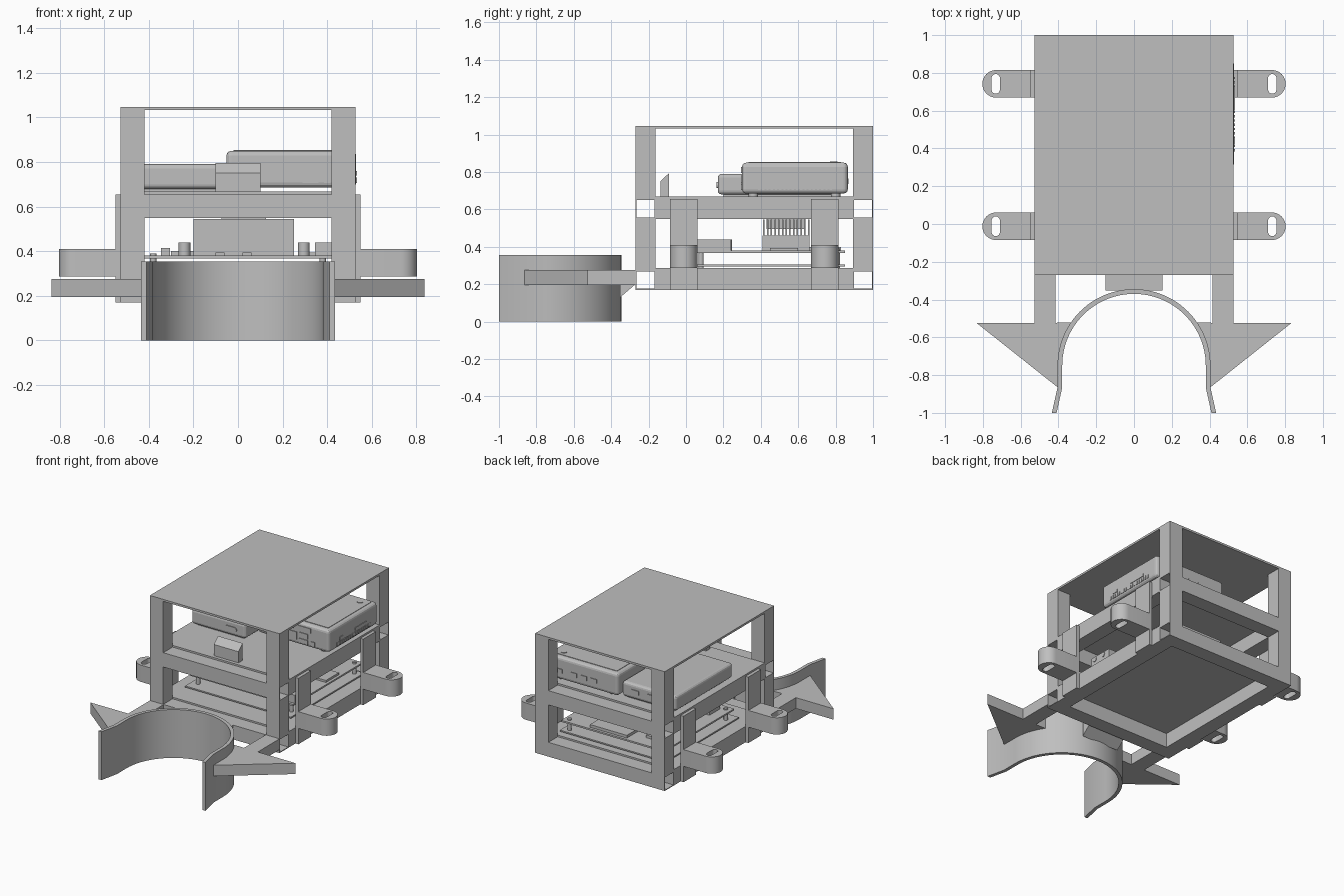
import bpy, bmesh
from math import cos, sin, pi, radians

cube = bpy.data.objects.get("Cube")
if cube:
    bpy.data.objects.remove(cube, do_unlink=True)

grey = bpy.data.materials.new("plain grey")
grey.use_nodes = True
GREY = (0.52, 0.52, 0.52, 1)
grey.diffuse_color = GREY
grey.node_tree.nodes["Principled BSDF"].inputs["Base Color"].default_value = GREY


def finish(name, bm, bevel=0, smooth=False):
    bmesh.ops.recalc_face_normals(bm, faces=bm.faces)
    mesh = bpy.data.meshes.new(name)
    bm.to_mesh(mesh)
    bm.free()
    mesh.materials.append(grey)
    obj = bpy.data.objects.new(name, mesh)
    bpy.context.collection.objects.link(obj)
    if bevel:
        mod = obj.modifiers.new("rounded edges", 'BEVEL')
        mod.width, mod.segments = bevel, 3
    if smooth:
        bpy.ops.object.select_all(action='DESELECT')
        obj.select_set(True)
        bpy.context.view_layer.objects.active = obj
        bpy.ops.object.shade_smooth_by_angle(angle=radians(30))
    return obj


def place(axis, u, v, w):
    """Profile point (u, v) at depth w along the given axis."""
    return {'x': (w, u, v), 'y': (u, w, v), 'z': (u, v, w)}[axis]


def prism(name, pts, axis, lo, hi, hole=None, bevel=0, smooth=False):
    """Extrude a profile, optionally with a hole of equal point count."""
    bm = bmesh.new()
    n = len(pts)
    loops = [[[bm.verts.new(place(axis, u, v, w)) for u, v in p] for w in (lo, hi)]
             for p in ([pts, hole] if hole else [pts])]
    for a, b in loops:
        for i in range(n):
            j = (i + 1) % n
            bm.faces.new((a[i], a[j], b[j], b[i]))
    for k in (0, 1):
        if hole:
            o, h = loops[0][k], loops[1][k]
            for i in range(n):
                j = (i + 1) % n
                bm.faces.new((o[i], o[j], h[j], h[i]))
        else:
            bm.faces.new(loops[0][k])
    return finish(name, bm, bevel, smooth)


def rect(u0, u1, v0, v1):
    return [(u0, v0), (u1, v0), (u1, v1), (u0, v1)]


def box(name, x0, x1, y0, y1, z0, z1, bevel=0):
    return prism(name, rect(x0, x1, y0, y1), 'z', z0, z1, bevel=bevel)


def cylinder(name, x, y, r, z0, z1):
    pts = [(x + r * cos(2 * pi * i / 24), y + r * sin(2 * pi * i / 24)) for i in range(24)]
    return prism(name, pts, 'z', z0, z1, smooth=True)


W, F, B, T = 0.527, -0.27, 1.0, 0.108    # half width, front, back, rail size
LEVELS = ((0.17, 0.275), (0.55, 0.655))
SIDES = ((1, "left"), (-1, "right"))

# Frame: hollow cross rails, posts and side rails
for z0, z1 in LEVELS:
    for end, y0 in (("front", F), ("back", B - T)):
        e = 0.006
        prism(end + "_rail", rect(y0, y0 + T, z0, z1), 'x', -W, W,
              hole=rect(y0 + e, y0 + T - e, z0 + e, z1 - e))
    for s, side in SIDES:
        box(side + "_rail", *sorted((s * W, s * (W - T))), F + T, B - T, z0, z1)
for s, side in SIDES:
    for y0 in (F, B - T):
        for z0, z1 in ((0.275, 0.55), (0.655, 1.032)):
            box(side + "_post", *sorted((s * W, s * (W - T))), y0, y0 + T, z0, z1)

# Roof, shelf and floor
box("roof_plate", -W, W, F, B, 1.032, 1.047)
box("shelf_plate", -W, W, F + T, B - T, 0.655, 0.668)
box("floor_plate", -W, W, F + T, B - T, 0.275, 0.287)

# Side brackets with slotted round ears
for s, side in SIDES:
    for yc in (-0.012, 0.742):
        box(side + "_bracket", *sorted((s * W, s * 0.55)), yc - 0.073, yc + 0.073, 0.17, 0.655)
        outer, slot = [], []
        for i in range(32):
            a = -pi / 2 + 2 * pi * i / 32
            c, d = cos(a), sin(a)
            if i <= 16:
                outer.append((s * (0.73 + 0.073 * c), yc + 0.073 * d))
            else:
                outer.append((s * 0.55, yc + 0.073 * (1 - 2 * (i - 17) / 14)))
            shift = 0 if abs(d) < 0.01 else 0.03 * (1 if d > 0 else -1)
            slot.append((s * (0.732 + 0.022 * c), yc + 0.022 * d + shift))
        prism(side + "_ear", outer, 'z', 0.287, 0.41, hole=slot, smooth=True)

# Front clamp: half ring with flared lips
CY = -0.75


def clamp_path(r):
    arc = [(r * cos(pi * i / 48), CY + r * sin(pi * i / 48)) for i in range(49)]
    return [(r + 0.03, -1.0), (r, -0.865)] + arc + [(-r, -0.865), (-r - 0.03, -1.0)]


prism("clamp_ring", clamp_path(0.405) + clamp_path(0.38)[::-1], 'z', 0, 0.355, smooth=True)
prism("clamp_mount", [(F, 0.275), (F, 0.2), (-0.352, 0.13), (-0.352, 0.275)], 'x', -0.15, 0.15)

# Arrow shaped arms holding the clamp
for s, side in SIDES:
    edge = [(0.4 * cos(radians(a)), CY + 0.4 * sin(radians(a))) for a in range(0, 36, 5)]
    pts = [(0.415, F), (W, F), (W, -0.523), (0.835, -0.523), (0.4, -0.868)] + edge + [(0.415, -0.523)]
    prism(side + "_arm", [(s * x, y) for x, y in pts], 'z', 0.195, 0.275)

# Tall mini computer on the shelf, with feet
box("computer_case", -0.052, 0.53, 0.3, 0.865, 0.685, 0.85, bevel=0.022)
for x in (0.03, 0.45):
    for y in (0.36, 0.8):
        cylinder("computer_foot", x, y, 0.025, 0.668, 0.69)
box("computer_lid", -0.02, 0.5, 0.335, 0.83, 0.85, 0.853)
cylinder("power_button", 0.44, 0.79, 0.02, 0.85, 0.857)
for x0, x1, z0, z1 in ((0.1, 0.24, 0.795, 0.828), (0.25, 0.385, 0.795, 0.828),
                       (0.1, 0.175, 0.72, 0.755), (0.19, 0.27, 0.72, 0.775),
                       (0.29, 0.36, 0.745, 0.78), (0.29, 0.36, 0.705, 0.735),
                       (0.385, 0.415, 0.705, 0.735)):
    box("front_port", x0, x1, 0.295, 0.301, z0, z1)
for x in (0.12, 0.2, 0.28, 0.4):
    box("back_port", x, x + 0.05, 0.864, 0.87, 0.735, 0.765)
for i in range(18):
    y = 0.385 + i * 0.0225
    box("vent_rib", 0.529, 0.534, y, y + 0.012, 0.705, 0.73)
for y0, y1 in ((0.42, 0.46), (0.6, 0.73)):
    box("side_port", 0.529, 0.534, y0, y1, 0.74, 0.76)

# Low box beside it
box("drive_case", -0.5, -0.06, 0.17, 0.83, 0.68, 0.79, bevel=0.02)
box("drive_base", -0.47, -0.09, 0.2, 0.8, 0.668, 0.682)
prism("drive_socket", [(-0.175 + 0.03 * (1 if cos(a) > 0 else -1) + 0.017 * cos(a),
                        0.73 + 0.017 * sin(a)) for a in [pi * (i + 0.5) / 8 for i in range(16)]],
      'y', 0.164, 0.171)
for x in (-0.42, -0.33, -0.2):
    box("drive_port", x, x + 0.06, 0.829, 0.835, 0.72, 0.75)

# Camera block with a sloped top
prism("sensor_block", [(-0.137, 0.668), (-0.09, 0.668), (-0.09, 0.795), (-0.137, 0.75)], 'x', -0.1, 0.1)

# Lower electronics: base plate, circuit board and standoffs
box("base_plate", -0.43, 0.43, 0.0, 0.85, 0.295, 0.305)
box("circuit_board", -0.42, 0.42, 0.04, 0.85, 0.368, 0.38)
for x in (-0.38, 0.38):
    for y in (0.08, 0.81):
        cylinder("standoff", x, y, 0.014, 0.287, 0.39)

# Heat sink with fins and fan
box("heat_sink_base", -0.2, 0.25, 0.41, 0.66, 0.38, 0.46)
for i in range(13):
    y = 0.412 + i * 0.02
    box("heat_sink_fin", -0.2, 0.25, y, y + 0.008, 0.46, 0.545)
box("fan_hub", -0.075, 0.125, 0.43, 0.64, 0.495, 0.549)

# Board components
for x in (-0.24, 0.295):
    cylinder("capacitor", x, 0.22, 0.026, 0.38, 0.44)
for x0, x1, y0, y1, z1 in ((0.345, 0.42, 0.06, 0.24, 0.44), (-0.345, -0.305, 0.1, 0.22, 0.415),
                           (-0.3, -0.2, 0.6, 0.75, 0.4), (-0.1, -0.06, 0.1, 0.2, 0.395),
                           (0.02, 0.06, 0.1, 0.2, 0.395), (0.3, 0.4, 0.45, 0.6, 0.395),
                           (-0.1, 0.2, 0.7, 0.83, 0.4)):
    box("component", x0, x1, y0, y1, 0.38, z1)
for y in (0.075, 0.16):
    prism("socket_face", [(y + 0.02 + 0.018 * cos(pi * i / 8), 0.42 + 0.018 * sin(pi * i / 8))
                          for i in range(16)], 'x', 0.419, 0.424)
